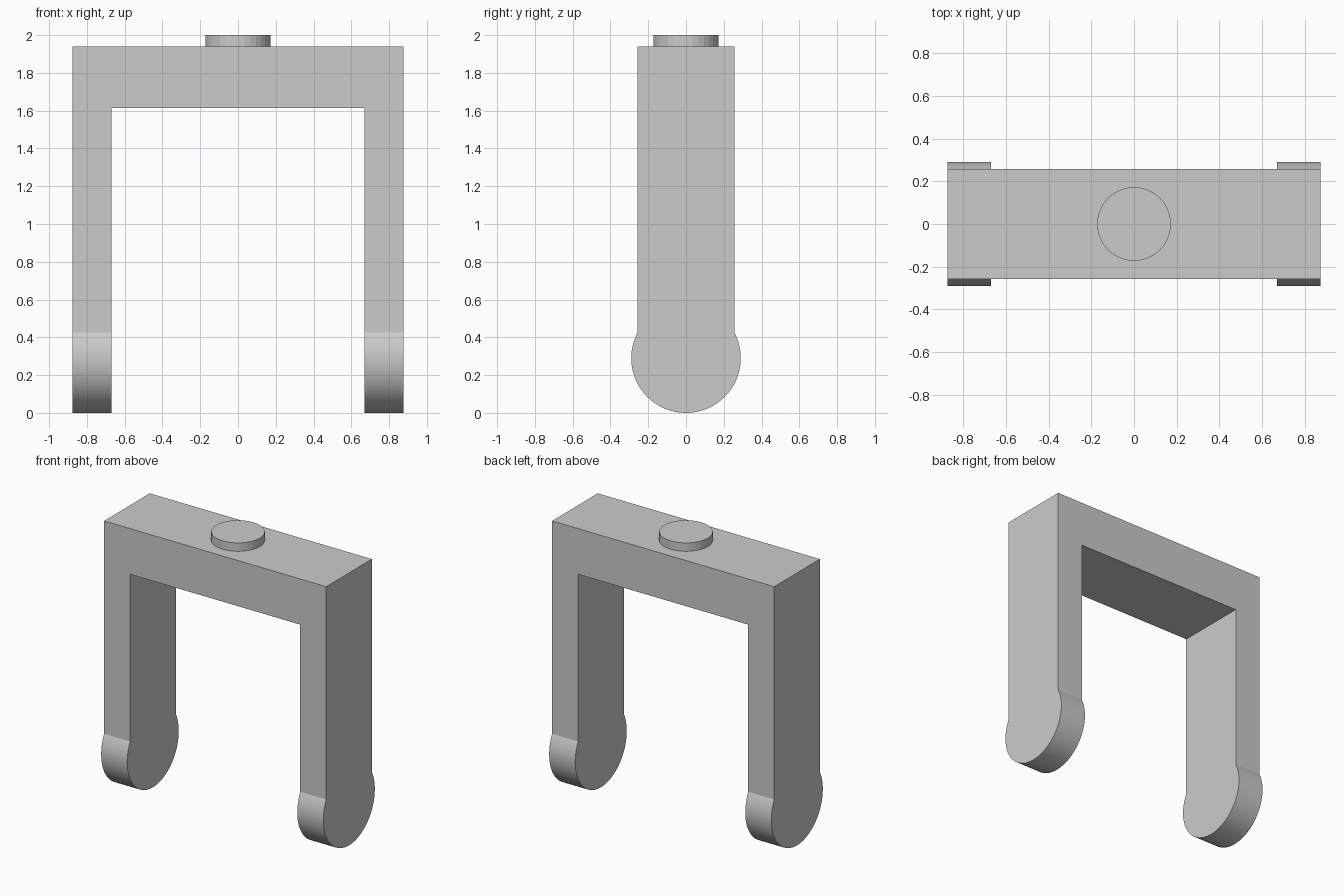
import bpy, bmesh, math

if "Cube" in bpy.data.objects:
    bpy.data.objects.remove(bpy.data.objects["Cube"])

OUTER, INNER = 0.875, 0.67      # leg faces in x
HALF_D = 0.257                  # half depth in y
TOP, UNDER = 1.94, 1.615        # crossbar top and underside
R = 0.29                        # rounded foot radius
STEPS = 48

# Yoke: crossbar and two round-footed legs as one closed solid
bm = bmesh.new()
start = math.asin(math.sqrt(R * R - HALF_D ** 2) / R)
angles = [math.pi - start + (math.pi + 2 * start) * i / STEPS for i in range(STEPS + 1)]
foot = [(R * math.cos(a), R + R * math.sin(a)) for a in angles]   # front to back


def leg(side):
    def loop(x, z_top):
        pts = [(-HALF_D, z_top)] + foot + [(HALF_D, z_top)]
        return [bm.verts.new((side * x, y, z)) for y, z in pts]
    outer, inner = loop(OUTER, TOP), loop(INNER, UNDER)
    bm.faces.new(outer)
    bm.faces.new(inner)
    for i in range(1, STEPS + 1):
        bm.faces.new((outer[i], outer[i + 1], inner[i + 1], inner[i]))
    return outer, inner


lo, li = leg(-1)
ro, ri = leg(1)
# Front and back U-shaped faces
for top, low in ((0, 1), (-1, -2)):
    bm.faces.new((lo[top], lo[low], li[low], li[top],
                  ri[top], ri[low], ro[low], ro[top]))
# Top and underside of the crossbar
bm.faces.new((lo[0], ro[0], ro[-1], lo[-1]))
bm.faces.new((li[0], ri[0], ri[-1], li[-1]))
bmesh.ops.recalc_face_normals(bm, faces=bm.faces)

mesh = bpy.data.meshes.new("yoke")
bm.to_mesh(mesh)
bm.free()
yoke = bpy.data.objects.new("yoke", mesh)
bpy.context.collection.objects.link(yoke)
bpy.context.view_layer.objects.active = yoke
yoke.select_set(True)
bpy.ops.object.shade_smooth_by_angle(angle=math.radians(20))

# Pivot pin on top
bpy.ops.mesh.primitive_cylinder_add(vertices=32, radius=0.173, depth=2.0 - TOP,
                                    location=(0, 0, (2.0 + TOP) / 2))
bpy.context.object.name = "pivot_pin"
